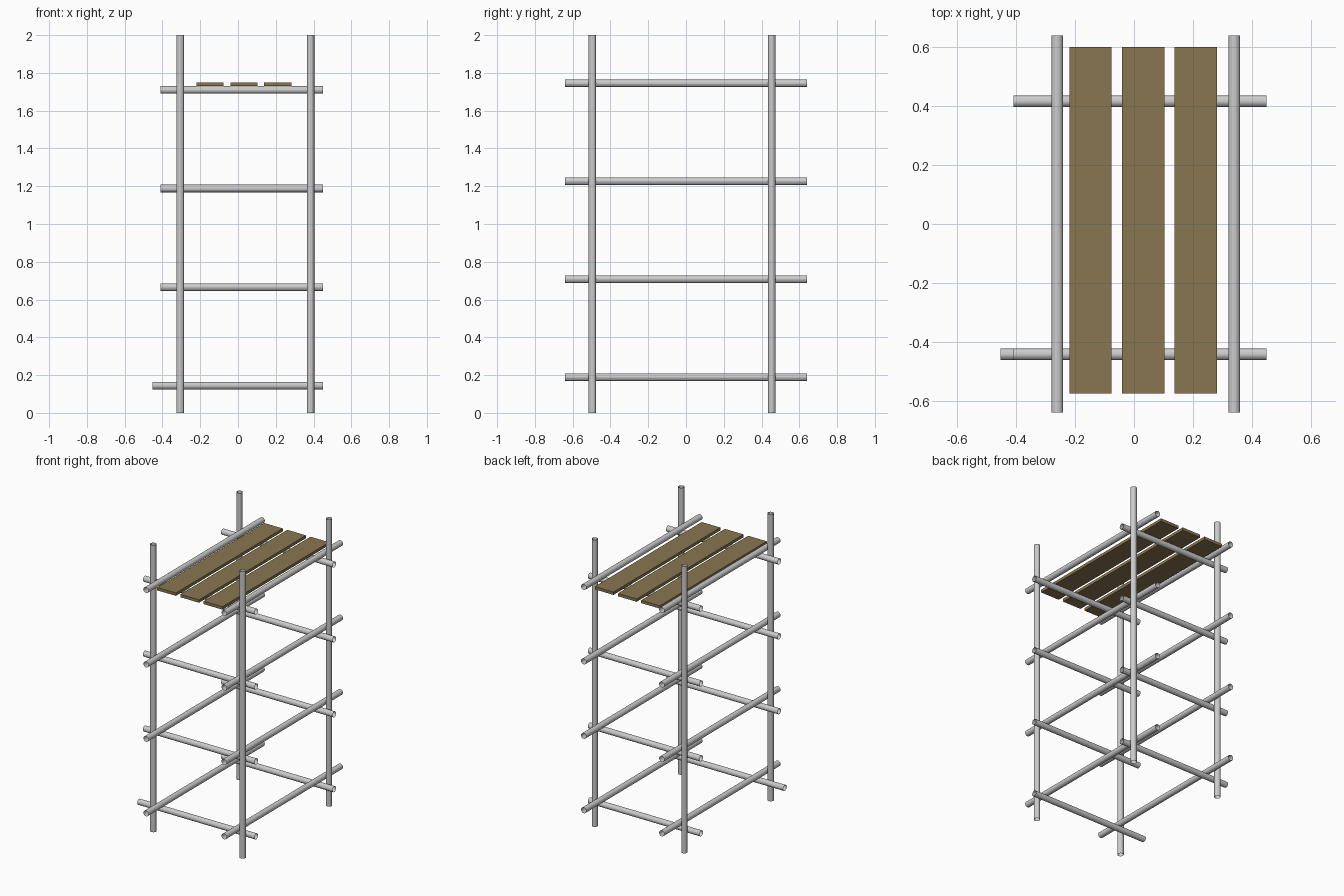
import bpy
from math import pi

if "Cube" in bpy.data.objects:
    bpy.data.objects.remove(bpy.data.objects["Cube"])

R = 0.02          # tube radius
SIDES = 16


def tube(name, axis, start, end, a, b):
    """Open-ended tube along an axis; a, b are the other two coordinates in xyz order."""
    mid = (start + end) / 2
    loc, rot = {
        'X': ((mid, a, b), (0, pi / 2, 0)),
        'Y': ((a, mid, b), (pi / 2, 0, 0)),
        'Z': ((a, b, mid), (0, 0, 0)),
    }[axis]
    bpy.ops.mesh.primitive_cylinder_add(vertices=SIDES, radius=R, depth=end - start,
                                        end_fill_type='NOTHING', location=loc, rotation=rot)
    bpy.context.object.name = name


# Upright posts
for side, x in (("left", -0.306), ("right", 0.384)):
    for face, y in (("front", -0.496), ("back", 0.454)):
        tube(f"{face}_{side}_post", 'Z', 0, 2, x, y)

# Horizontal tubes on four levels
for i in range(4):
    z = 0.144 + i * 0.522
    # Cross tubes; the lowest front one is slightly longer
    tube(f"front_cross_tube_{i + 1}", 'X', -0.453 if i == 0 else -0.409, 0.451, -0.443, z)
    tube(f"back_cross_tube_{i + 1}", 'X', -0.409, 0.451, 0.417, z)
    # Long side tubes
    z = 0.189 + i * 0.5187
    tube(f"left_side_tube_{i + 1}", 'Y', -0.64, 0.64, -0.261, z)
    tube(f"right_side_tube_{i + 1}", 'Y', -0.64, 0.64, 0.341, z)

# Platform planks
wood = bpy.data.materials.new("wood")
wood.diffuse_color = (0.25, 0.18, 0.08, 1)
wood.use_nodes = True
wood.node_tree.nodes["Principled BSDF"].inputs["Base Color"].default_value = wood.diffuse_color
for i in range(3):
    bpy.ops.mesh.primitive_cube_add(size=1, location=(-0.148 + i * 0.179, 0.013, 1.74))
    plank = bpy.context.object
    plank.name = f"plank_{i + 1}"
    plank.scale = (0.144, 1.177, 0.02)
    plank.data.materials.append(wood)
